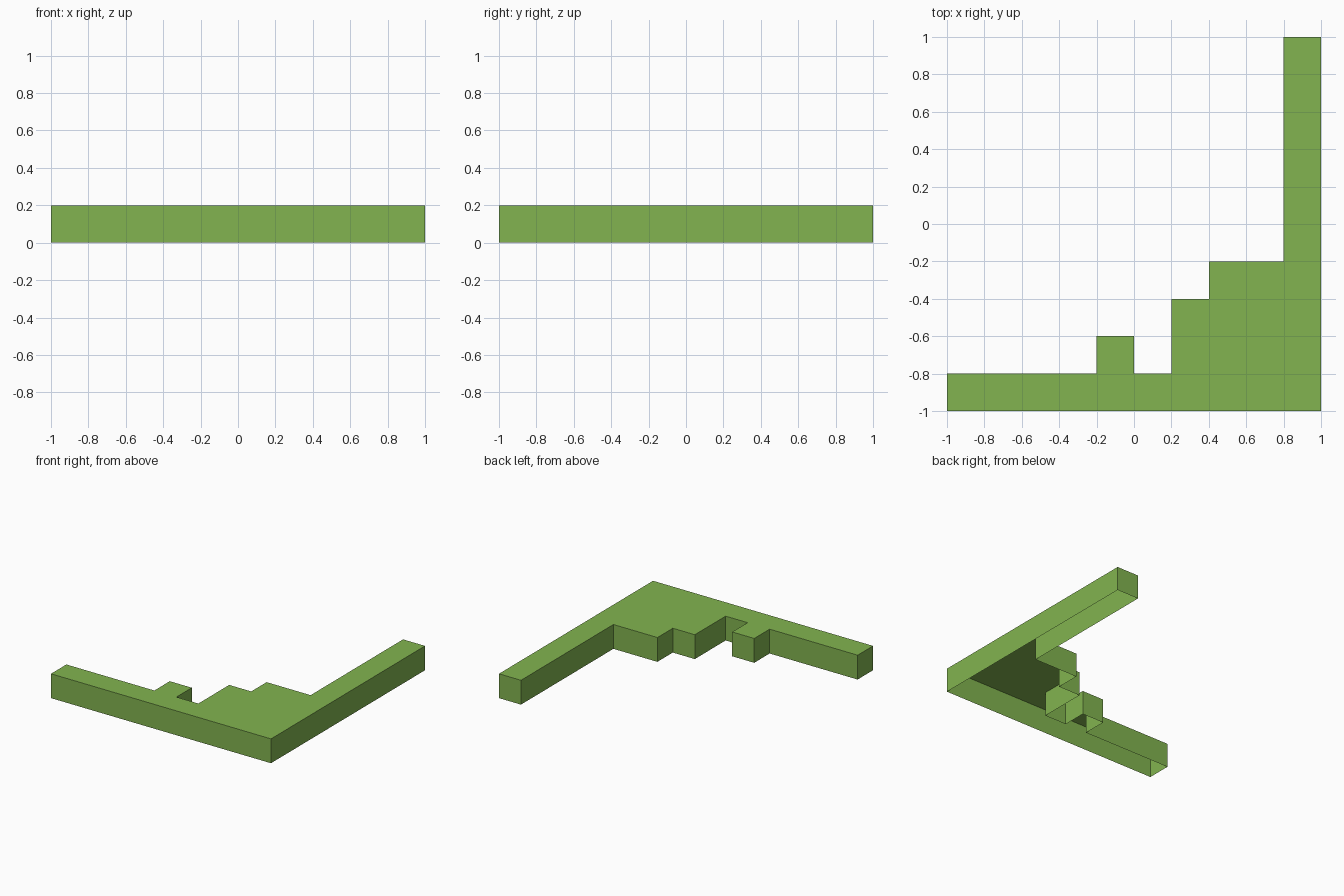
import bpy
import bmesh

# Remove the default cube
cube = bpy.data.objects.get("Cube")
if cube:
    bpy.data.objects.remove(cube, do_unlink=True)

HEIGHT = 0.2

# Grass green material
green = bpy.data.materials.new("grass_green")
green.use_nodes = True
color = (0.223, 0.456, 0.08, 1.0)
green.diffuse_color = color
bsdf = next(n for n in green.node_tree.nodes if n.type == "BSDF_PRINCIPLED")
bsdf.inputs["Base Color"].default_value = color

# Stepped outline, counter-clockwise from the front right-hand corner
outline = [
    (-1, -1), (1, -1), (1, 1), (0.8, 1), (0.8, -0.2), (0.4, -0.2),
    (0.4, -0.4), (0.2, -0.4), (0.2, -0.8), (0, -0.8), (0, -0.6),
    (-0.2, -0.6), (-0.2, -0.8), (-1, -0.8),
]


def open_slab(name, points, height, material):
    """Thin-skinned slab: a top face and outer walls, open underneath."""
    bm = bmesh.new()
    top = [bm.verts.new((x, y, height)) for x, y in points]
    base = [bm.verts.new((x, y, 0)) for x, y in points]
    bm.faces.new(top)
    for i in range(len(points)):
        j = (i + 1) % len(points)
        bm.faces.new((top[i], base[i], base[j], top[j]))
    mesh = bpy.data.meshes.new(name)
    bm.to_mesh(mesh)
    bm.free()
    mesh.materials.append(material)
    obj = bpy.data.objects.new(name, mesh)
    bpy.context.collection.objects.link(obj)
    return obj


# Ground corner piece
open_slab("stepped_corner_slab", outline, HEIGHT, green)
